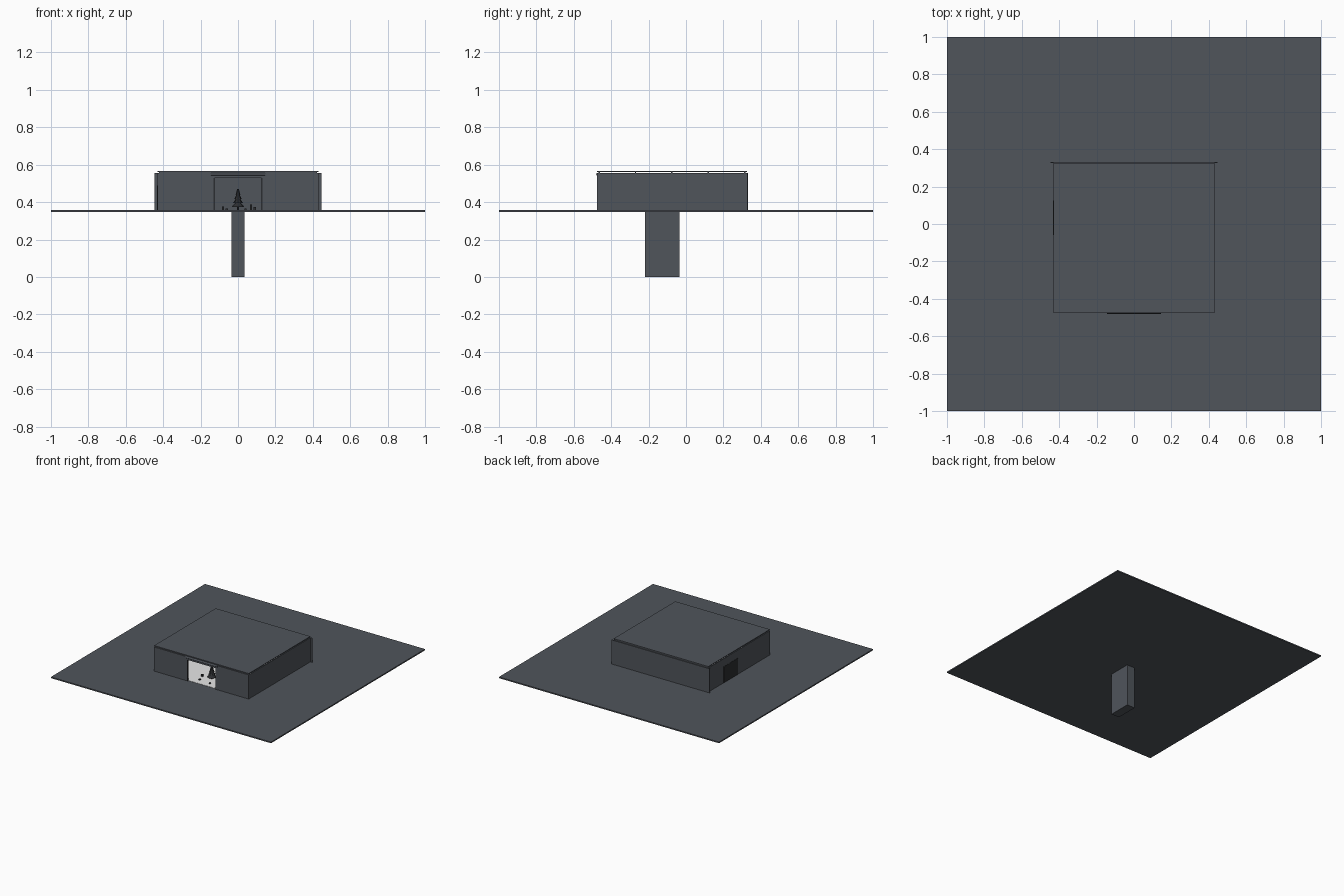
import bpy
import math

cube = bpy.data.objects.get("Cube")
if cube:
    bpy.data.objects.remove(cube, do_unlink=True)


def material(name, rgb):
    m = bpy.data.materials.new(name)
    m.use_nodes = True
    color = (*rgb, 1)
    m.diffuse_color = color
    m.node_tree.nodes["Principled BSDF"].inputs["Base Color"].default_value = color
    return m


slate = material("slate grey", (0.08, 0.09, 0.105))
pale = material("pale floor", (0.9, 0.9, 0.9))
dark = material("charcoal", (0.025, 0.027, 0.03))


def box(name, x, y, z, mat=slate):
    """Box from (min, max) ranges."""
    lows, highs = zip(x, y, z)
    bpy.ops.mesh.primitive_cube_add(size=1, location=[(a + b) / 2 for a, b in zip(lows, highs)])
    o = bpy.context.object
    o.name = name
    o.scale = [b - a for a, b in zip(lows, highs)]
    bpy.ops.object.transform_apply(location=False, rotation=False, scale=True)
    o.data.materials.append(mat)
    return o


def cone(name, r1, r2, depth, loc, mat, sides=8, rot=(0, 0, 0)):
    bpy.ops.mesh.primitive_cone_add(vertices=sides, radius1=r1, radius2=r2,
                                    depth=depth, location=loc, rotation=rot)
    o = bpy.context.object
    o.name = name
    o.data.materials.append(mat)
    return o


GROUND, WALL_TOP, ROOF_TOP = 0.357, 0.555, 0.567
FRONT, BACK, SIDE, T = -0.475, 0.325, 0.43, 0.008
DOOR, DOOR_TOP = 0.13, 0.53

# Ground and the pillar beneath it
box("ground_slab", (-1, 1), (-1, 1), (0.347, GROUND))
box("pillar", (-0.036, 0.036), (-0.22, -0.036), (0, 0.35))

# Interior floor
box("interior_floor", (-SIDE + T, SIDE - T), (FRONT + T, BACK), (GROUND, GROUND + 0.002), pale)

# Front wall either side of the entrance, with the piece above it
for side, s in (("left", 1), ("right", -1)):
    box("front_wall_" + side, sorted((s * DOOR, s * SIDE)), (FRONT, FRONT + T), (GROUND, WALL_TOP))
    box("side_wall_" + side, sorted((s * (SIDE - T), s * SIDE)), (FRONT, BACK), (GROUND, WALL_TOP))
    box("door_jamb_" + side, sorted((s * (DOOR - 0.004), s * DOOR)),
        (FRONT, FRONT + 0.012), (GROUND, DOOR_TOP), dark)
box("front_lintel", (-DOOR, DOOR), (FRONT, FRONT + T), (DOOR_TOP, WALL_TOP))

# Wider back wall
box("back_wall", (-0.447, 0.447), (BACK, BACK + 0.007), (GROUND, WALL_TOP))

# Side door panel
box("side_door", (-SIDE - 0.002, -SIDE), (-0.06, 0.125), (GROUND, 0.49), dark)

# Roof sheet carried on rafters
box("roof", (-SIDE, SIDE), (FRONT, BACK), (0.562, ROOF_TOP))
for i in range(5):
    y = FRONT + 0.01 + i * (BACK - FRONT - 0.02) / 4
    box(f"rafter_{i}", (-SIDE + T, SIDE - T), (y - 0.004, y + 0.004), (WALL_TOP - 0.004, 0.562))

# Roller above the entrance
cone("shutter_roller", 0.008, 0.008, 0.29, (0, FRONT + 0.003, 0.549), slate, 12, (0, math.pi / 2, 0))

# Small tiered tree inside the entrance
TREE_Y = -0.34
cone("tree_trunk", 0.007, 0.007, 0.03, (0, TREE_Y, GROUND + 0.015), dark, 6)
for i in range(4):
    cone(f"tree_tier_{i}", 0.034 - 0.007 * i, 0.004, 0.034,
         (0, TREE_Y, GROUND + 0.034 + 0.021 * i), dark)

# Little parcels scattered on the floor
for i, (x, y, h) in enumerate([(0.07, -0.36, 0.03), (0.09, -0.4, 0.016), (-0.08, -0.35, 0.02),
                               (-0.06, -0.41, 0.01), (0.04, -0.42, 0.01)]):
    box(f"parcel_{i}", (x - 0.006, x + 0.006), (y - 0.006, y + 0.006), (GROUND, GROUND + h), dark)
